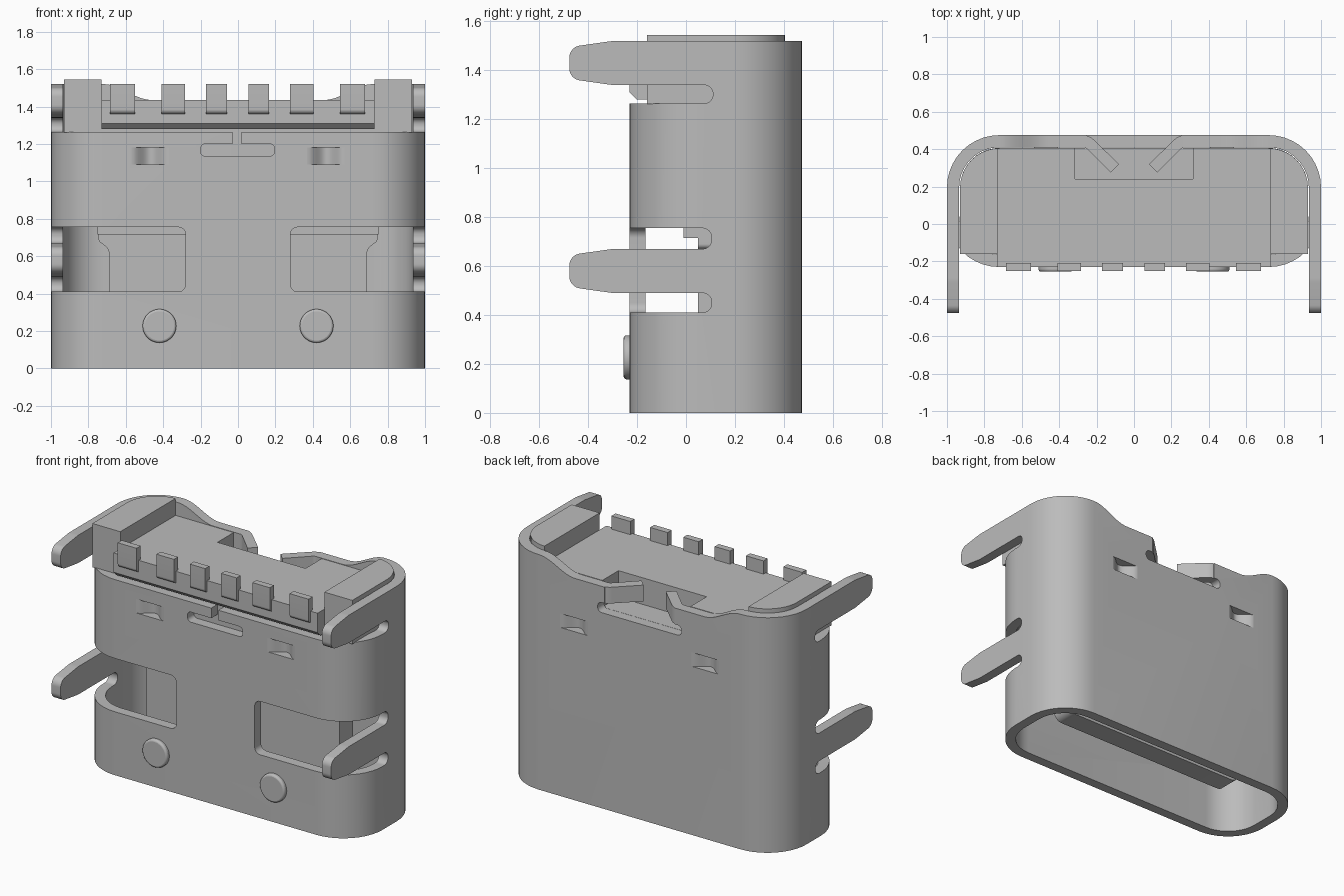
import bpy, bmesh, math
from mathutils import Vector

cube = bpy.data.objects.get("Cube")
if cube:
    bpy.data.objects.remove(cube, do_unlink=True)

grey = bpy.data.materials.new("plain_grey")
grey.use_nodes = True
colour = (0.5, 0.5, 0.5, 1)
grey.diffuse_color = colour
grey.node_tree.nodes["Principled BSDF"].inputs["Base Color"].default_value = colour


def rounded(points, radii, steps=10):
    """Round each corner of a polygon with an arc of its own radius."""
    out = []
    for i, p in enumerate(points):
        p, r = Vector(p), radii[i] if isinstance(radii, (list, tuple)) else radii
        if r == 0:
            out.append(p)
            continue
        a = (Vector(points[i - 1]) - p).normalized()
        b = (Vector(points[(i + 1) % len(points)]) - p).normalized()
        half = a.angle(b) / 2
        centre = p + (a + b).normalized() * (r / math.sin(half))
        start = p + a * (r / math.tan(half)) - centre
        end = p + b * (r / math.tan(half)) - centre
        total = start.angle(end)
        for k in range(steps + 1):
            t = k / steps
            out.append(centre + (start * math.sin((1 - t) * total)
                                 + end * math.sin(t * total)) / math.sin(total))
    return out


def prism(name, points, lo, hi, axis="z", radii=0):
    """Extrude a flat outline along an axis."""
    place = {"z": lambda p, h: (p[0], p[1], h),
             "x": lambda p, h: (h, p[0], p[1]),
             "y": lambda p, h: (p[0], h, p[1])}[axis]
    outline = rounded(points, radii)
    bm = bmesh.new()
    low = [bm.verts.new(place(p, lo)) for p in outline]
    high = [bm.verts.new(place(p, hi)) for p in outline]
    bm.faces.new(low)
    bm.faces.new(high)
    for i in range(len(low)):
        bm.faces.new((low[i - 1], low[i], high[i], high[i - 1]))
    bmesh.ops.recalc_face_normals(bm, faces=bm.faces)
    mesh = bpy.data.meshes.new(name)
    bm.to_mesh(mesh)
    bm.free()
    mesh.materials.append(grey)
    obj = bpy.data.objects.new(name, mesh)
    bpy.context.collection.objects.link(obj)
    return obj


def rect(a0, a1, b0, b1):
    return [(a0, b0), (a1, b0), (a1, b1), (a0, b1)]


def box(name, x0, x1, y0, y1, z0, z1):
    return prism(name, rect(x0, x1, y0, y1), z0, z1)


def carve(obj, cutters):
    """Subtract cutters, keep the result and remove the cutters."""
    for c in cutters:
        c.hide_render = True
        mod = obj.modifiers.new("cut", "BOOLEAN")
        mod.operation, mod.solver, mod.object = "DIFFERENCE", "EXACT", c
    graph = bpy.context.evaluated_depsgraph_get()
    mesh = bpy.data.meshes.new_from_object(obj.evaluated_get(graph))
    obj.modifiers.clear()
    obj.data = mesh
    for c in cutters:
        bpy.data.objects.remove(c, do_unlink=True)


def mirrored(s, points):
    return [(s * a, b) for a, b in points]


FRONT, BACK, WALL = -0.23, 0.475, 0.065
LEGS = [(0.49, 0.67), (1.34, 1.52)]

# Metal shell
shell = prism("shell", rect(-1, 1, FRONT, BACK), 0, 1.52, radii=0.28)
cuts = [prism("bore", rect(-1 + WALL, 1 - WALL, FRONT + WALL, BACK - WALL), -0.1, 1.7, radii=0.215),
        box("front_top_cut", -1.1, 1.1, -0.5, 0.07, 1.3, 1.7),
        prism("top_slot", rect(-0.6, 0.11, 1.265, 1.34), -1.1, 1.1, "x", [0, 0.035, 0.035, 0]),
        prism("back_slot", rect(-0.3, 0.3, 1.265, 1.33), 0.3, 0.6, "y", 0.03),
        box("back_gap", -0.25, 0.25, 0.3, 0.6, 1.31, 1.7),
        prism("front_slot", rect(-0.2, 0.195, 1.135, 1.2), -0.4, -0.1, "y", 0.025),
        box("seam", -0.03, 0.02, -0.4, -0.1, 1.18, 1.4)]
# Curved dip in the back rim
ramp = [(0.72 - 0.26 * t / 12, 1.4775 + 0.0425 * math.cos(math.pi * t / 12)) for t in range(13)]
dip = [(0.72, 1.7)] + ramp + mirrored(-1, ramp[::-1]) + [(-0.72, 1.7)]
cuts.append(prism("dip", dip, 0.3, 0.6, "y"))
for s in (-1, 1):
    lo, hi = sorted((s * 0.7, s * 1.1))
    for z0, z1 in ((0.41, 0.49), (0.67, 0.755)):
        cuts.append(prism("side_slot", rect(-0.5, 0.105, z0, z1), lo, hi, "x", [0, 0.038, 0.038, 0]))
    cuts.append(box("leg_gap", lo, hi, -0.5, 0.06, 0.45, 0.71))
    window = mirrored(s, rect(0.28, 1.1, 0.41, 0.755))
    cuts.append(prism("window", window, -0.5, -0.1, "y", [0.04, 0, 0, 0.04]))
    x0, x1 = sorted((s * 0.37, s * 0.57))
    cuts.append(box("lance_gap", x0, x1, -0.5, 0.7, 1.09, 1.18))
carve(shell, cuts)

for s, side in ((-1, "right"), (1, "left")):
    # Solder legs with rounded tips
    lo, hi = sorted((s * (1 - WALL), s))
    for (z0, z1), level in zip(LEGS, ("lower", "upper")):
        shape = [(0.075, z0), (-0.3, z0), (-0.477, z0 + 0.025),
                 (-0.477, z1 - 0.025), (-0.3, z1), (0.075, z1)]
        prism(f"{level}_leg_{side}", shape, lo, hi, "x", [0, 0.2, 0.05, 0.05, 0.2, 0])
    # Spring tabs bent inward at the back
    tab = [(0.3, BACK), (0.24, BACK), (0.08, 0.32), (0.125, 0.275), (0.26, BACK - WALL), (0.3, BACK - WALL)]
    prism(f"back_tab_{side}", mirrored(s, tab), 1.33, 1.435, radii=[0, 0.09, 0, 0, 0.03, 0])
    # Bowed bridges pressed into both walls
    for wall, inward, label in ((FRONT, 1, "front"), (BACK, -1, "back")):
        xs = [0.37 + 0.2 * i / 16 for i in range(17)]
        bow = [0.03 * (1 - math.cos(2 * math.pi * i / 16)) for i in range(17)]
        outer = [(x, wall + inward * b) for x, b in zip(xs, bow)]
        inner = [(x, wall + inward * (b + 0.05)) for x, b in zip(xs, bow)]
        prism(f"{label}_bridge_{side}", mirrored(s, outer + inner[::-1]), 1.09, 1.18)
    # Round studs low on the front
    stud = [(s * 0.42 + 0.09 * math.cos(math.tau * i / 40), 0.227 + 0.09 * math.sin(math.tau * i / 40))
            for i in range(40)]
    obj = prism(f"stud_{side}", stud, -0.255, -0.2, "y")
    bev = obj.modifiers.new("rim", "BEVEL")
    bev.width, bev.segments, bev.limit_method = 0.012, 3, "ANGLE"
    bev.angle_limit = math.radians(60)

# Plastic housing inside the shell
prism("housing_lower", rect(-0.93, 0.93, -0.163, 0.407), 0.757, 1.262, radii=0.212)
upper = prism("housing_upper", rect(-0.93, 0.93, -0.16, 0.405), 1.262, 1.545, radii=[0, 0, 0.21, 0.21])
carve(upper, [box("floor_cut", -0.73, 0.73, -0.5, 0.6, 1.435, 1.7),
              box("notch_cut", -0.315, 0.315, 0.24, 0.6, 1.263, 1.7)])
lip = [(-0.15, 1.28), (-0.2, 1.28), (FRONT, 1.31), (FRONT, 1.435), (-0.15, 1.435)]
prism("housing_lip", lip, -0.73, 0.73, "x")
box("housing_step", -0.75, 0.75, -0.01, 0.25, 0.715, 0.76)

# Contact tongue, flared where it meets the housing
half = [(0.69, 0.15), (0.69, 0.64), (0.745, 0.68), (0.745, 0.72)]
prism("tongue", half + mirrored(-1, half[::-1]), 0.05, 0.19, "y",
      [0.06, 0.05, 0.02, 0, 0, 0.02, 0.05, 0.06])

# Contact pins along the front edge
for i, (x, w) in enumerate([(-0.618, 0.135), (-0.346, 0.125), (-0.115, 0.11),
                            (0.11, 0.11), (0.34, 0.125), (0.612, 0.135)]):
    prism(f"contact_pin_{i + 1}", rect(-0.25, -0.208, 1.36, 1.52), x - w / 2, x + w / 2, "x",
          [0.025, 0, 0, 0])

# Smooth rounded surfaces, sharp edges kept
bpy.ops.object.select_all(action="DESELECT")
for obj in bpy.context.collection.objects:
    if obj.type == "MESH" and grey.name in obj.data.materials:
        obj.select_set(True)
        bpy.context.view_layer.objects.active = obj
bpy.ops.object.shade_smooth_by_angle(angle=math.radians(30))
